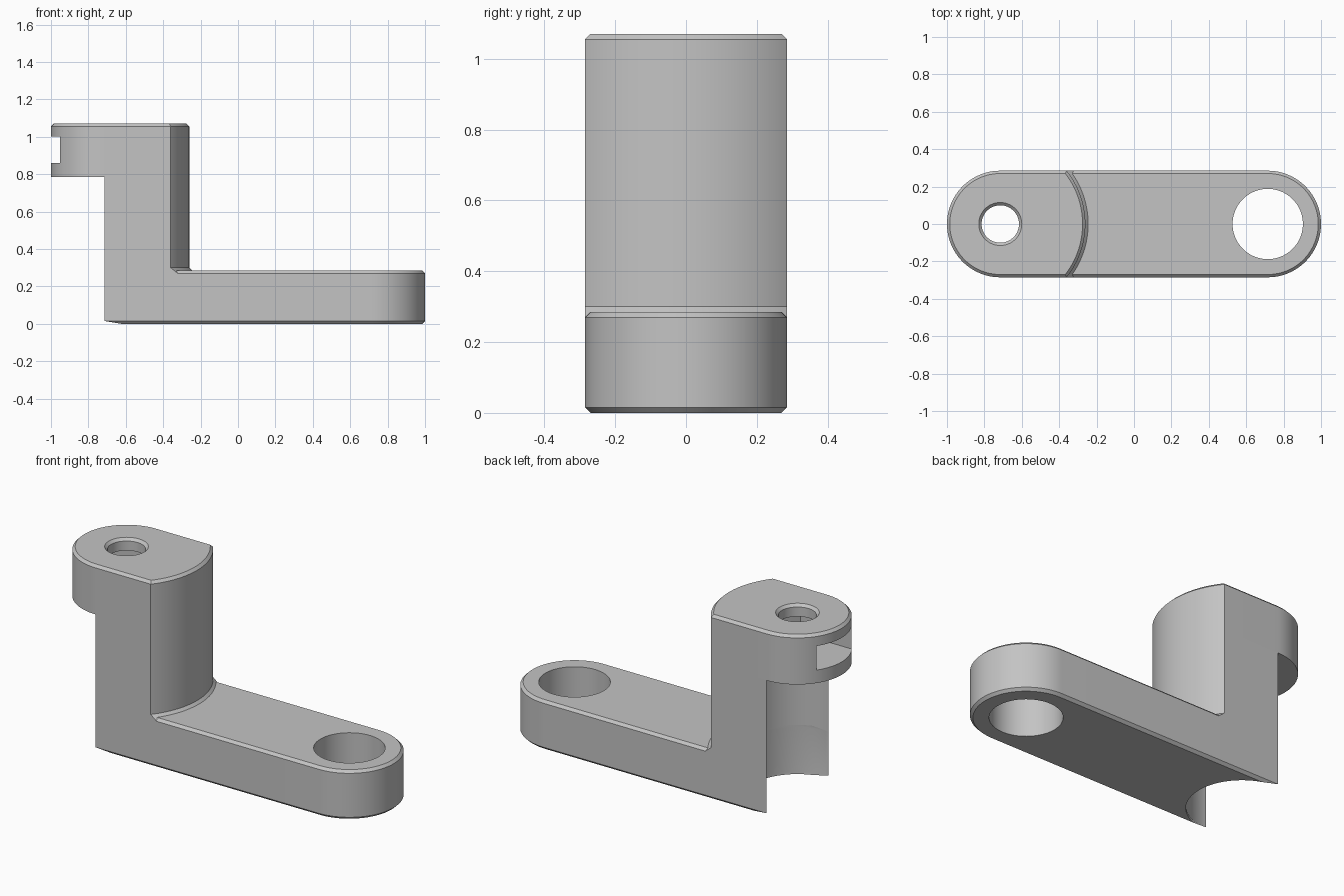
import bpy
import bmesh
from math import asin, cos, sin, pi

cube = bpy.data.objects.get("Cube")
if cube:
    bpy.data.objects.remove(cube, do_unlink=True)

PIVOT = 0.715          # distance of both end centres from the middle
HALF = 0.285           # half width and end radius
WALL = 0.455           # outer radius of the post
BEVEL = 0.015
LOW, SHELF, TOP = 0.285, 0.785, 1.07

grey = bpy.data.materials.new("plain grey")
grey.use_nodes = True
colour = (0.55, 0.55, 0.55, 1)
grey.diffuse_color = colour
grey.node_tree.nodes["Principled BSDF"].inputs["Base Color"].default_value = colour


def arc(cx, r, start, end, steps=48):
    angles = [start + (end - start) * i / steps for i in range(steps + 1)]
    return [(cx + r * cos(a), r * sin(a)) for a in angles]


def circle(cx, r):
    return arc(cx, r, 0, 2 * pi, 72)[:-1]


def loft(name, levels, caps=True):
    """Skin counter-clockwise outlines, given as (outline, height)."""
    bm = bmesh.new()
    rings = [[bm.verts.new((x, y, z)) for x, y in pts] for pts, z in levels]
    for low, high in zip(rings, rings[1:]):
        for i in range(len(low)):
            j = (i + 1) % len(low)
            bm.faces.new((low[i], low[j], high[j], high[i]))
    if caps:
        bm.faces.new(rings[0][::-1])
        bm.faces.new(rings[-1])
    mesh = bpy.data.meshes.new(name)
    bm.to_mesh(mesh)
    bm.free()
    mesh.materials.append(grey)
    obj = bpy.data.objects.new(name, mesh)
    bpy.context.collection.objects.link(obj)
    return obj


def activate(obj):
    bpy.ops.object.select_all(action='DESELECT')
    obj.select_set(True)
    bpy.context.view_layer.objects.active = obj


def cut(obj, cutter):
    mod = obj.modifiers.new("cut", 'BOOLEAN')
    mod.operation = 'DIFFERENCE'
    mod.solver = 'EXACT'
    mod.object = cutter
    activate(obj)
    bpy.ops.object.modifier_apply(modifier=mod.name)
    bpy.data.objects.remove(cutter, do_unlink=True)


# Outlines, inset by d where the edges are chamfered
def arm_outline(d):
    a = asin((HALF - d) / HALF)
    return arc(PIVOT, HALF - d, -pi / 2, pi / 2) + arc(-PIVOT, HALF, a, -a)


def post_outline(r):
    b = asin(HALF / r)
    return arc(-PIVOT, r, -b, b) + arc(-PIVOT, HALF, pi / 2, -pi / 2)


def head_outline(d):
    b = asin((HALF - d) / (WALL - d))
    return arc(-PIVOT, HALF - d, pi / 2, 3 * pi / 2) + arc(-PIVOT, WALL - d, -b, b)


# Lower arm with its large bore
arm = loft("lower_arm", [(arm_outline(BEVEL), 0), (arm_outline(0), BEVEL),
                         (arm_outline(0), LOW - BEVEL), (arm_outline(BEVEL), LOW)])
bore = circle(PIVOT, 0.188)
cut(arm, loft("bore_cutter", [(bore, -0.1), (bore, 0.5)]))

# Curved post with a sloped foot
post = loft("post", [(post_outline(WALL + 2 * BEVEL), LOW - BEVEL),
                     (post_outline(WALL), LOW + BEVEL),
                     (post_outline(WALL), SHELF)], caps=False)

# Overhanging head
head = loft("head", [(head_outline(0), SHELF), (head_outline(0), TOP - BEVEL),
                     (head_outline(BEVEL), TOP)])

# Nut slot, open at the rounded end
slot = [(-1.2, -0.16), (-0.623, -0.16), (-0.53, 0), (-0.623, 0.16), (-1.2, 0.16)]
cut(head, loft("slot_cutter", [(slot, 0.86), (slot, 1.0)]))

# Countersunk screw hole
hole = circle(-PIVOT, 0.1)
cut(head, loft("hole_cutter", [(hole, 0.7), (hole, TOP - BEVEL),
                               (circle(-PIVOT, 0.125), TOP + 0.01)]))

for part in (arm, post, head):
    activate(part)
    bpy.ops.object.shade_smooth_by_angle(angle=pi / 6)
